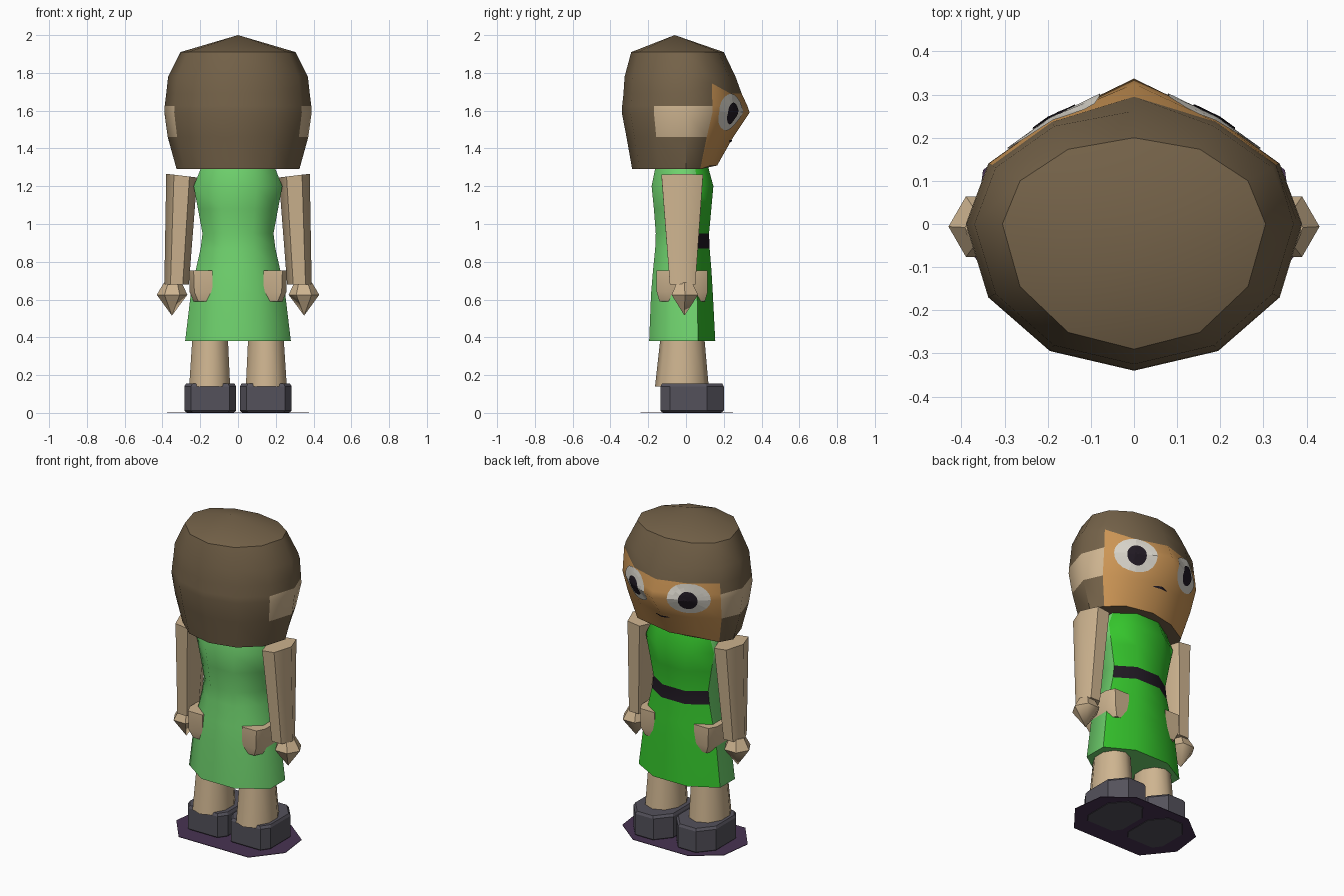
import bpy, bmesh, math
from mathutils import Vector
from mathutils.bvhtree import BVHTree

if "Cube" in bpy.data.objects:
    bpy.data.objects.remove(bpy.data.objects["Cube"])


def material(name, r, g, b):
    m = bpy.data.materials.new(name)
    m.diffuse_color = (r, g, b, 1)
    m.use_nodes = True
    m.node_tree.nodes["Principled BSDF"].inputs["Base Color"].default_value = m.diffuse_color
    return m


HAIR = material("hair brown", .175, .122, .066)
SKIN = material("skin tan", .62, .46, .28)
FACE = material("face orange", .60, .30, .09)
LIGHT = material("light green", .16, .65, .155)
GREEN = material("strong green", .035, .55, .025)
BLACK = material("near black", .015, .01, .017)
WHITE = material("eye white", .70, .67, .60)
SHOE = material("shoe grey", .088, .083, .105)
PURPLE = material("base purple", .065, .033, .085)


def finish(name, bm, mats, angle=50):
    bmesh.ops.recalc_face_normals(bm, faces=bm.faces)
    me = bpy.data.meshes.new(name)
    bm.to_mesh(me)
    bm.free()
    for m in mats:
        me.materials.append(m)
    ob = bpy.data.objects.new(name, me)
    bpy.context.collection.objects.link(ob)
    bpy.ops.object.select_all(action='DESELECT')
    ob.select_set(True)
    bpy.context.view_layer.objects.active = ob
    if angle:
        bpy.ops.object.shade_smooth_by_angle(angle=math.radians(angle))
    return ob


def skin_rings(bm, rings, rule=None, bottom=True, top=True):
    """Join rings of points into a tube; a one-point ring is an apex."""
    vs = [[bm.verts.new(p) for p in r] for r in rings]
    n = len(rings[0])
    for j in range(len(vs) - 1):
        for i in range(n):
            k = (i + 1) % n
            a, b = vs[j], vs[j + 1]
            loop = [a[i], a[k], b[0]] if len(b) == 1 else [a[i], a[k], b[k], b[i]]
            f = bm.faces.new(loop)
            if rule:
                f.material_index = rule(j, i)
    if bottom:
        bm.faces.new(vs[0][::-1])
    if top and len(vs[-1]) > 2:
        bm.faces.new(vs[-1])


def ring(n, z, rx, back, front, cx=0, cy=0, turn=0):
    """Oval ring starting at +y and turning to +x, with its own back and front depth."""
    pts = []
    for i in range(n):
        a = math.tau * i / n + math.radians(turn)
        c = math.cos(a)
        pts.append(Vector((cx + rx * math.sin(a), cy + c * (front if c > 0 else back), z)))
    return pts


# head: hair cap with a pointed face and side openings
head_rows = [(1.29, .325, .285, .15, .015), (1.46, .372, .315, .22, .03),
             (1.59, .39, .34, .28, .057), (1.625, .388, .338, .28, .045),
             (1.69, .38, .331, .273, .022), (1.78, .37, .325, .262, 0),
             (1.91, .305, .29, .20, 0)]
rings = []
for z, rx, back, front, nose in head_rows:
    r = ring(12, z, rx, back, front)
    r[0].y += nose
    rings.append(r)
for i in (0, 1, 11):
    rings[0][i].z = 1.31
rings[4][2].z = 1.745     # slanted fringe corner
rings.append([Vector((0, -.06, 2))])


def head_rule(j, i):
    if i in (0, 1, 10, 11) and j < 4:
        return 1
    if i in (2, 3, 8, 9) and j in (1, 2):
        return 2
    return 0


bm = bmesh.new()
skin_rings(bm, rings, head_rule)
head_tree = BVHTree.FromBMesh(bm)
finish("head", bm, [HAIR, FACE, SKIN], 40)


# thin oval plates laid on the face
def plate(name, centre, normal, w, h, lift, mat):
    n = Vector(normal).normalized()
    u, v, c = Vector((n.y, -n.x, 0)), Vector((0, 0, 1)), Vector(centre)

    def drop(a, b):
        hit = head_tree.ray_cast(c + n * .6 + u * a + v * b, -n)[0]
        return hit + n * lift
    rows = []
    for s in (1, .75, .5, .25):
        rows.append([drop(w * s * math.cos(math.tau * i / 20), h * s * math.sin(math.tau * i / 20))
                     for i in range(20)])
    rows.append([drop(0, 0)])
    b = bmesh.new()
    skin_rings(b, rows, bottom=False)
    for f in b.faces:
        f.normal_update()
    ob = finish(name, b, [mat], 0)
    if sum((p.normal.dot(n) for p in ob.data.polygons)) < 0:
        ob.data.flip_normals()


for s, side in ((1, "right"), (-1, "left")):
    nrm = (s * .55, .83, 0)
    plate(side + "_eye", (s * .185, 0.237, 1.592), nrm, .125, .098, .004, WHITE)
    plate(side + "_pupil", (s * .18, 0.24, 1.585), nrm, .056, .058, .008, BLACK)
plate("mouth", (0, .2, 1.44), (0, 1, 0), .05, .006, .004, BLACK)

# dress with a two-tone front and a belt across it
dress_rows = [(.38, .28, .195, .155), (.63, .25, .185, .142), (.75, .225, .175, .135),
              (.87, .198, .163, .125), (.95, .188, .16, .122), (1.08, .212, .17, .134),
              (1.2, .235, .182, .145), (1.31, .19, .16, .115)]
k = 1 / math.cos(math.pi / 8)
bm = bmesh.new()
skin_rings(bm, [ring(8, z, rx * k, b * k, f * k, turn=22.5) for z, rx, b, f in dress_rows],
           lambda j, i: (2 if j == 3 else 1) if i in (0, 6, 7) else 0)
finish("dress", bm, [LIGHT, GREEN, BLACK], 55)

# parts on both sides
for s, side in ((1, "right"), (-1, "left")):
    # hip pocket
    bm = bmesh.new()
    rows = []
    for z, out, y0, y1 in ((.59, .235, -.14, .10), (.64, .256, -.155, .115), (.755, .26, -.155, .115)):
        rows.append([(s * x, y, z) for x, y in ((.135, y0), (out - .025, y0), (out, y0 + .05),
                                                (out, y1 - .05), (out - .025, y1), (.135, y1))])
    skin_rings(bm, rows)
    finish(side + "_pocket", bm, [SKIN], 30)

    # arm
    bm = bmesh.new()
    top = ring(6, 1.256, .082, .127, .127, s * .298, -.02, 30)
    for p in top:
        p.z += (abs(p.x) - .298) * .12
    skin_rings(bm, [ring(6, .68, .065, .078, .078, s * .325, -.018, 30), top])
    finish(side + "_arm", bm, [SKIN], 62)

    # hand
    bm = bmesh.new()
    skin_rings(bm, [ring(6, .69, .047, .047, .047, s * .345, -.008, 30),
                    ring(6, .625, .081, .081, .081, s * .349, -.006, 30),
                    [(s * .35, -.008, .515)]])
    finish(side + "_hand", bm, [SKIN], 50)

    # leg
    bm = bmesh.new()
    skin_rings(bm, [ring(10, .14, .114, .142, .142, s * .15, -.022),
                    ring(10, .48, .094, .108, .108, s * .147, -.018)])
    finish(side + "_leg", bm, [SKIN], 50)

    # shoe with clipped corners
    bm = bmesh.new()
    rows = []
    for z, g in ((0, .012), (.012, 0), (.14, 0), (.155, .008)):
        x0, x1, y0, y1 = .01 + g, .284 - g, -.135 + g, .20 - g
        rows.append([(s * x, y, z) for x, y in (
            (x0 + .035, y0), (x1 - .035, y0), (x1, y0 + .05), (x1, y1 - .09),
            (x1 - .075, y1), (x0 + .075, y1), (x0, y1 - .09), (x0, y0 + .05))])
    skin_rings(bm, rows)
    finish(side + "_shoe", bm, [SHOE], 25)

# flat base under the feet
half = [(.19, .25), (.35, .125), (.375, -.07), (.24, -.24)]
outline = half + [(-x, y) for x, y in reversed(half)]
bm = bmesh.new()
skin_rings(bm, [[(x, y, z) for x, y in outline] for z in (.002, .005)])
finish("base", bm, [PURPLE], 30)
